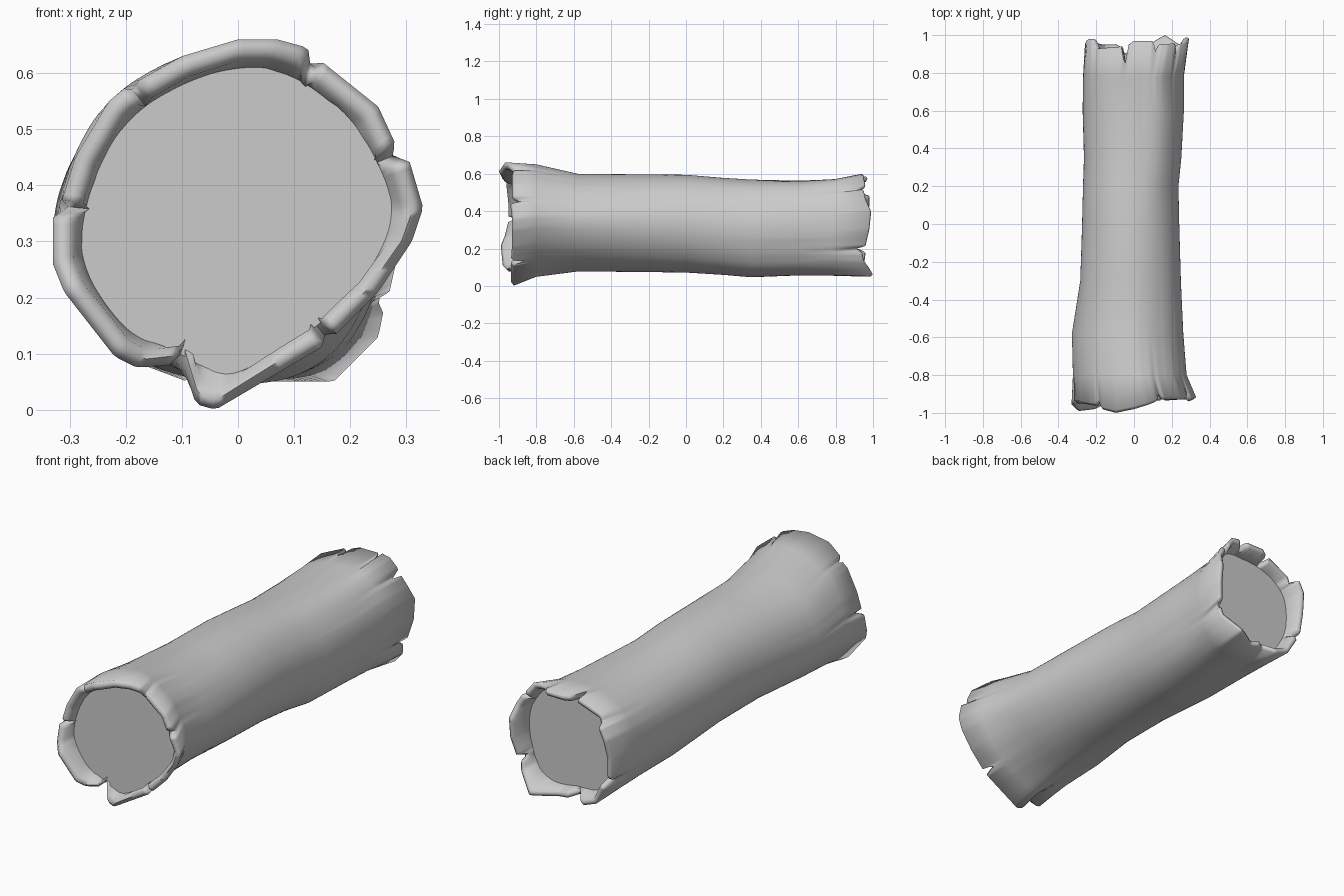
import bpy, bmesh, math

if "Cube" in bpy.data.objects:
    bpy.data.objects.remove(bpy.data.objects["Cube"])

N = 180  # samples around the log

# Torn bark outlines at the two ends: (x, z, y of the torn edge)
FRONT = [(.33,.36,-.93), (.305,.445,-.94), (.275,.45,-.89), (.28,.475,-.93), (.25,.54,-.93),
         (.15,.62,-.93), (.13,.605,-.90), (.125,.645,-.94), (.07,.66,-.96), (0,.66,-.98),
         (-.1,.63,-1), (-.18,.585,-.98), (-.185,.57,-.94), (-.2,.575,-.96), (-.23,.55,-.96),
         (-.29,.45,-.95), (-.315,.37,-.95), (-.30,.36,-.9), (-.33,.345,-.95), (-.33,.26,-.97),
         (-.31,.21,-.99), (-.22,.095,-.98), (-.18,.075,-.96), (-.12,.08,-.94), (-.105,.10,-.89),
         (-.075,.01,-.93), (-.04,0,-.935), (.15,.112,-.935), (.155,.135,-.87), (.175,.135,-.935),
         (.25,.21,-.93), (.31,.30,-.93)]
BACK = [(.29,.40,.99), (.27,.47,.96), (.24,.52,.95), (.22,.51,.91), (.22,.54,.96), (.18,.59,.95),
        (.135,.60,.95), (.12,.57,.89), (.105,.585,.97), (0,.585,.97), (-.03,.58,.95),
        (-.05,.57,.84), (-.065,.575,.94), (-.19,.52,.93), (-.2,.49,.93), (-.22,.49,.98),
        (-.25,.43,.98), (-.26,.33,.96), (-.25,.22,.95), (-.235,.2,.89), (-.22,.17,.96),
        (-.17,.08,.95), (-.09,.05,.95), (-.05,.08,.90), (0,.06,.94), (.05,.05,.93), (.17,.05,1),
        (.25,.13,.95), (.26,.18,.94), (.245,.195,.90), (.27,.21,.96), (.29,.3,.98)]

# Trunk sections: y, left, right, bottom, top, share of front outline, share of back outline
SECTIONS = [(-.94, -.33, .33, 0, .66, 1, 0), (-.80, -.325, .285, .035, .65, .8, 0),
            (-.58, -.33, .265, .07, .60, .45, 0), (-.30, -.285, .25, .072, .597, .2, 0),
            (0, -.275, .24, .07, .595, .06, .06), (.20, -.27, .235, .058, .58, 0, .2),
            (.35, -.265, .25, .045, .573, 0, .35), (.60, -.272, .263, .055, .57, 0, .6),
            (.78, -.27, .262, .055, .58, 0, .85), (.95, -.26, .29, .05, .60, 0, 1)]


def sample(outline, sec):
    """Resample an outline by angle into the unit box: list of (u, v, y)."""
    _, l, r, b, t, _, _ = sec
    pts = [((x - (l + r) / 2) * 2 / (r - l), (z - (b + t) / 2) * 2 / (t - b), y) for x, z, y in outline]
    ang = lambda p: math.atan2(p[1], p[0]) % math.tau
    pts.sort(key=ang)
    out = []
    for i in range(N):
        a = math.tau * i / N
        k = sum(ang(p) <= a for p in pts)
        p, q = pts[k - 1], pts[k % len(pts)]
        span = (ang(q) - ang(p)) % math.tau
        f = ((a - ang(p)) % math.tau) / span
        c, s = math.cos(a), math.sin(a)
        rad = (p[0] * q[1] - p[1] * q[0]) / (c * (q[1] - p[1]) - s * (q[0] - p[0]))
        out.append((rad * c, rad * s, p[2] + f * (q[2] - p[2])))
    return out


def soften(pts, w=6):
    """Average neighbouring samples so the splits fade away along the trunk."""
    return [tuple(sum(pts[(i + d) % N][k] for d in range(-w, w + 1)) / (2 * w + 1) * (1.01 if k < 2 else 1)
                  for k in range(3)) for i in range(N)]


front, back = sample(FRONT, SECTIONS[0]), sample(BACK, SECTIONS[-1])
soft_front, soft_back = soften(front), soften(back)


def ring(sec, inset=0, y_at=None, shift=0):
    """One loop of points round the log, optionally inset from the bark surface."""
    y, l, r, b, t, wf, wb = sec
    F, B = (soft_front, soft_back) if y_at is None else (front, back)
    loop = []
    for i in range(N):
        a = math.tau * i / N
        wc = 1 - wf - wb
        u = F[i][0] * wf + B[i][0] * wb + math.cos(a) * wc
        v = F[i][1] * wf + B[i][1] * wb + math.sin(a) * wc
        dx, dz = u * (r - l) / 2, v * (t - b) / 2
        k = 1 - inset / math.hypot(dx, dz)
        yy = y if y_at is None else y_at[i][2] + shift
        loop.append(((l + r) / 2 + dx * k, yy, (b + t) / 2 + dz * k))
    return loop


def build(name, loops, cap=False):
    bm = bmesh.new()
    rows = [[bm.verts.new(p) for p in loop] for loop in loops]
    for A, B in zip(rows, rows[1:]):
        for i in range(N):
            j = (i + 1) % N
            bm.faces.new((A[i], A[j], B[j], B[i]))
    if cap:
        mid = bm.verts.new([sum(v.co[k] for v in rows[-1]) / N for k in range(3)])
        for i in range(N):
            bm.faces.new((rows[-1][i], rows[-1][(i + 1) % N], mid))
    bmesh.ops.recalc_face_normals(bm, faces=bm.faces)
    me = bpy.data.meshes.new(name)
    bm.to_mesh(me)
    bm.free()
    ob = bpy.data.objects.new(name, me)
    bpy.context.collection.objects.link(ob)
    bpy.context.view_layer.objects.active = ob
    ob.select_set(True)
    bpy.ops.object.shade_smooth_by_angle(angle=math.radians(75))
    ob.select_set(False)
    return ob


F, B = SECTIONS[0], SECTIONS[-1]
f_in = (-.895,) + F[1:5] + (.75, 0)
b_in = (.875,) + B[1:5] + (0, .85)

# Bark: inner lip, torn rim, trunk surface, torn rim, inner lip
bark = build("bark",
             [ring(f_in, .05), ring(F, .038, front, .014), ring(F, .018, front), ring(F, 0, front, .014)]
             + [ring(s) for s in SECTIONS[1:-1]]
             + [ring(B, 0, back, -.008), ring(B, .012, back), ring(B, .028, back, -.008), ring(b_in, .04)])

# Flat sawn wood faces set just inside each end
for name, sec, inset in (("front_wood_face", f_in, .05), ("back_wood_face", b_in, .04)):
    face = build(name, [ring(sec, inset)], cap=True)
    if face.data.polygons[0].normal.y * sec[0] < 0:
        face.data.flip_normals()
